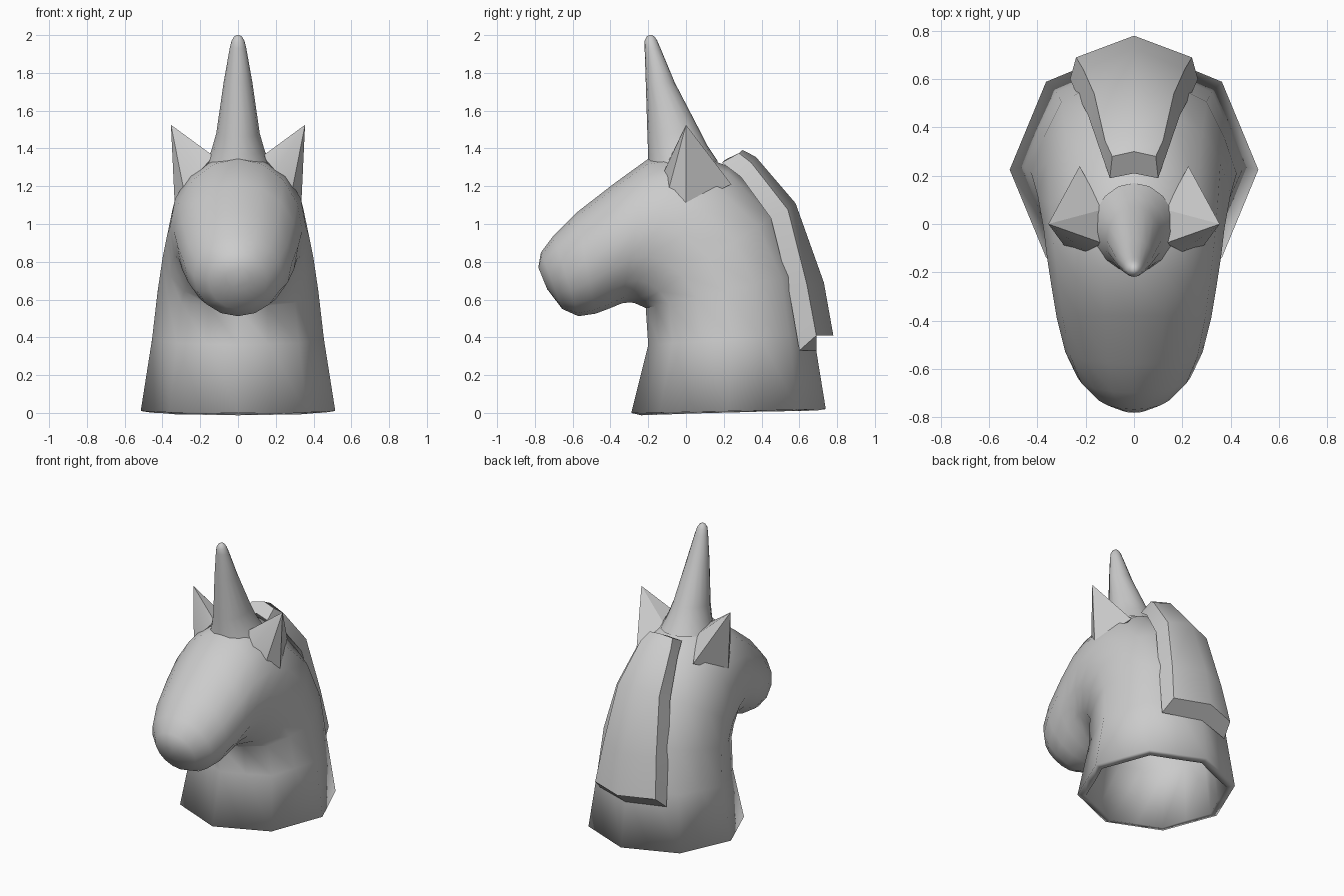
import bpy, bmesh
from math import sin, cos, pi

if "Cube" in bpy.data.objects:
    bpy.data.objects.remove(bpy.data.objects["Cube"])


def finish(name, bm, angle):
    bmesh.ops.recalc_face_normals(bm, faces=bm.faces)
    me = bpy.data.meshes.new(name)
    bm.to_mesh(me)
    bm.free()
    ob = bpy.data.objects.new(name, me)
    bpy.context.collection.objects.link(ob)
    bpy.ops.object.select_all(action='DESELECT')
    bpy.context.view_layer.objects.active = ob
    ob.select_set(True)
    bpy.ops.object.shade_smooth_by_angle(angle=angle)
    return ob


def loft(name, rings, cap_start, cap_end, angle=0.9):
    bm = bmesh.new()
    vs = [[bm.verts.new(p) for p in r] for r in rings]
    for a, b in zip(vs, vs[1:]):
        for i in range(len(a)):
            j = (i + 1) % len(a)
            bm.faces.new((a[i], a[j], b[j], b[i]))
    if cap_start:
        bm.faces.new(vs[0])
    if cap_end:
        bm.faces.new(vs[-1])
    return finish(name, bm, angle)


def oval(y0, z0, y1, z1, w, f=1.0, n=16):
    # oval between two profile points; f pulls odd points in towards an octagon
    pts = []
    for k in range(n):
        a = 2 * pi * k / n
        r = f if k % 2 else 1.0
        c, s = cos(a) * r, sin(a) * r
        pts.append((w * s, (y0 + y1) / 2 + (y1 - y0) / 2 * c,
                    (z0 + z1) / 2 + (z1 - z0) / 2 * c))
    return pts


# Head and neck: hollow shell, octagonal at the open base
head = loft("head_and_neck", [oval(*s) for s in (
    (-.29, 0, .74, .02, .515, .924),
    (-.20, .36, .675, .42, .455, .935),
    (-.213, .555, .63, .74, .425, .95),
    (-.25, .572, .49, 1.06, .40, .97),
    (-.275, .582, .24, 1.30, .375),
    (-.30, .585, .02, 1.38, .36),
    (-.34, .58, -.20, 1.345, .34),
    (-.40, .555, -.38, 1.215, .32),
    (-.48, .525, -.58, 1.06, .285),
    (-.57, .512, -.70, .94, .235),
    (-.655, .55, -.768, .85, .155),
    (-.735, .655, -.782, .77, .065))], False, True)
shell = head.modifiers.new("wall", 'SOLIDIFY')
shell.thickness = 0.055
shell.offset = -1

# Horn: flared at the root, leaning forward, rounded tip
loft("horn", [oval(*s) for s in (
    (-.20, 1.31, .17, 1.33, .17),
    (-.20, 1.365, .11, 1.42, .14),
    (-.204, 1.46, .07, 1.50, .115),
    (-.213, 1.75, -.06, 1.75, .076),
    (-.219, 1.93, -.135, 1.93, .044),
    (-.219, 1.97, -.152, 1.97, .034),
    (-.207, 1.993, -.167, 1.993, .02),
    (-.195, 2.0, -.18, 2.0, .007))], False, True)

# Mane: ridged slab down the back of the neck
mane = []
for yi, zi, yo, zo, yc, zc, xi, xo in (
        (.19, 1.325, .28, 1.375, .30, 1.392, .10, .09),
        (.29, 1.25, .345, 1.325, .37, 1.355, .135, .12),
        (.45, 1.03, .54, 1.075, .58, 1.11, .19, .165),
        (.545, .65, .64, .68, .73, .69, .24, .21),
        (.60, .33, .69, .41, .78, .41, .265, .24)):
    mane.append([(-xi, yi, zi), (-xo, yo, zo), (0, yc, zc), (xo, yo, zo),
                 (xi, yi, zi), (0, yc + yi - yo, zc + zi - zo)])
loft("mane", mane, True, True, 0.8)

# Ears: pointed faceted wedges
for side, name in ((1, "left_ear"), (-1, "right_ear")):
    bm = bmesh.new()
    for x, y, z in ((.355, 0, 1.525), (.13, -.08, 1.36), (.20, -.115, 1.28),
                    (.285, -.095, 1.17), (.335, 0, 1.10), (.225, .24, 1.21),
                    (.13, .06, 1.33), (.22, 0, 1.15)):
        bm.verts.new((x * side, y, z))
    bmesh.ops.convex_hull(bm, input=bm.verts)
    finish(name, bm, 0.5)
